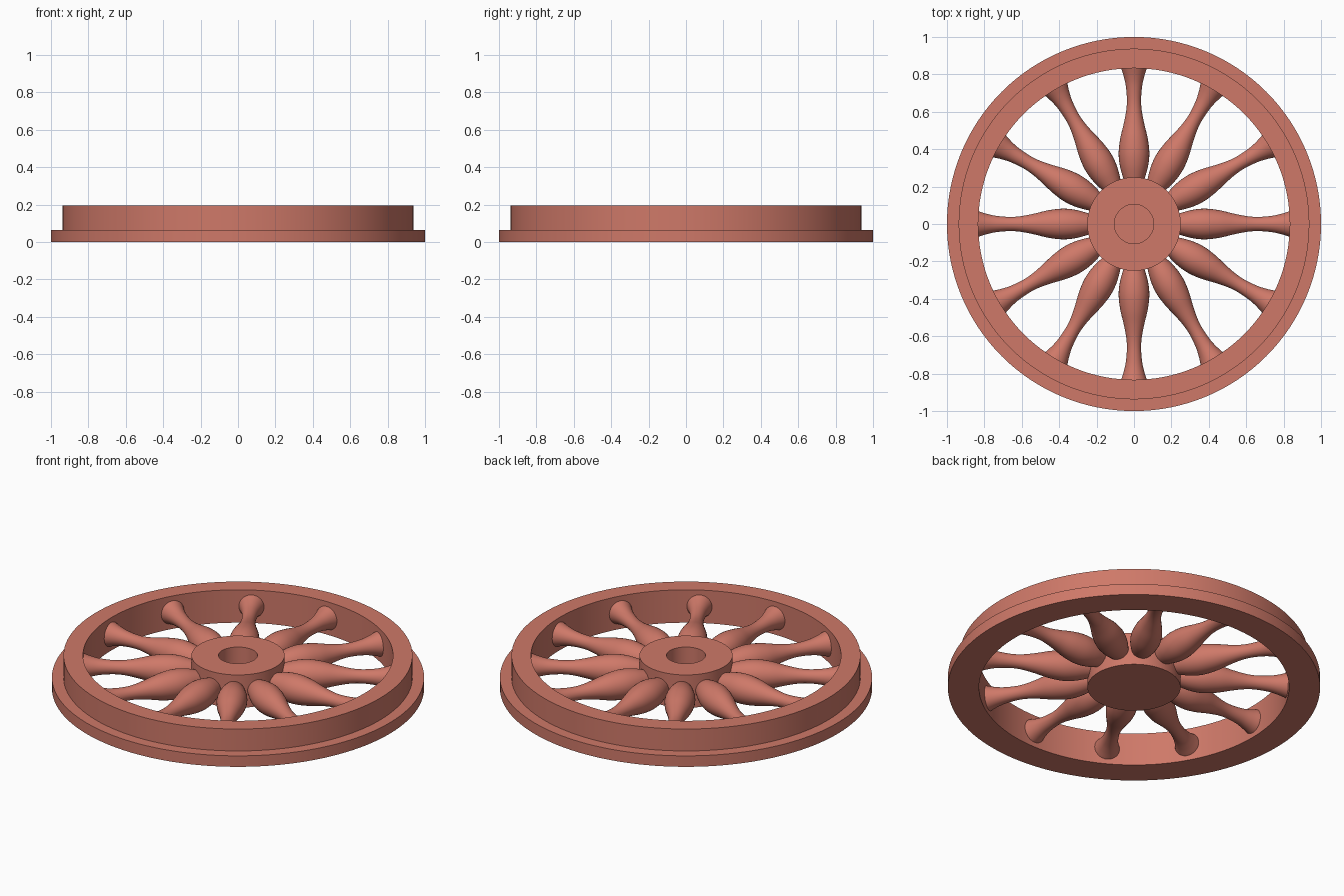
import bpy, math
from mathutils import Matrix, Vector

if "Cube" in bpy.data.objects:
    bpy.data.objects.remove(bpy.data.objects["Cube"])

CLAY = bpy.data.materials.new("clay")
CLAY.diffuse_color = (0.62, 0.19, 0.14, 1)
CLAY.use_nodes = True
CLAY.node_tree.nodes["Principled BSDF"].inputs["Base Color"].default_value = CLAY.diffuse_color
MID = 0.0975


def lathe(name, profile, steps, closed=False, angle=35):
    """Spin a (radius, height) profile around z; radius 0 becomes a pole."""
    verts, rings, faces = [], [], []
    for r, z in profile:
        if r == 0:
            rings.append([len(verts)] * steps)
            verts.append((0, 0, z))
        else:
            rings.append(list(range(len(verts), len(verts) + steps)))
            for i in range(steps):
                a = 2 * math.pi * i / steps
                verts.append((r * math.cos(a), r * math.sin(a), z))
    pairs = list(zip(rings, rings[1:]))
    if closed:
        pairs.append((rings[-1], rings[0]))
    for a, b in pairs:
        for i in range(steps):
            j = (i + 1) % steps
            faces.append(list(dict.fromkeys((a[i], a[j], b[j], b[i]))))
    mesh = bpy.data.meshes.new(name)
    mesh.from_pydata(verts, [], faces)
    mesh.materials.append(CLAY)
    ob = bpy.data.objects.new(name, mesh)
    bpy.context.collection.objects.link(ob)
    bpy.ops.object.select_all(action='DESELECT')
    ob.select_set(True)
    bpy.context.view_layer.objects.active = ob
    bpy.ops.object.shade_smooth_by_angle(angle=math.radians(angle))
    return ob


def smooth_profile(points, sub=5):
    """Catmull-Rom curve through the points."""
    p = [Vector(q) for q in points]
    p = [2 * p[0] - p[1]] + p + [2 * p[-1] - p[-2]]
    out = []
    for a, b, c, d in zip(p, p[1:], p[2:], p[3:]):
        for k in range(sub):
            t = k / sub
            out.append(tuple(0.5 * (2 * b + (c - a) * t + (2 * a - 5 * b + 4 * c - d) * t * t
                                    + (3 * b - a - 3 * c + d) * t ** 3)))
    return out + [tuple(p[-2])]


# Stepped rim with a wider flange at the bottom
lathe("rim", [(0.833, 0), (1, 0), (1, 0.065), (0.9375, 0.065),
              (0.9375, 0.195), (0.833, 0.195)], 128, closed=True)

# Hub with a blind axle hole in the top
lathe("hub", [(0, 0), (0.25, 0), (0.25, 0.195), (0.105, 0.195),
              (0.105, 0.05), (0, 0.05)], 96)

# Turned spokes: (radius, distance from the wheel centre)
turned = smooth_profile([(0.045, 0.21), (0.062, 0.26), (0.077, 0.32), (0.082, 0.385),
                         (0.073, 0.46), (0.054, 0.54), (0.041, 0.61), (0.038, 0.67),
                         (0.044, 0.74), (0.055, 0.79), (0.069, 0.833)])
spoke = lathe("spoke_1", [(0, 0.21)] + turned + [(0, 0.833)], 32)
spoke.data.transform(Matrix.Translation((0, 0, MID)) @ Matrix.Rotation(math.pi / 2, 4, 'Y'))
for i in range(1, 12):
    copy = spoke.copy()
    copy.name = f"spoke_{i + 1}"
    copy.rotation_euler.z = i * math.pi / 6
    bpy.context.collection.objects.link(copy)
